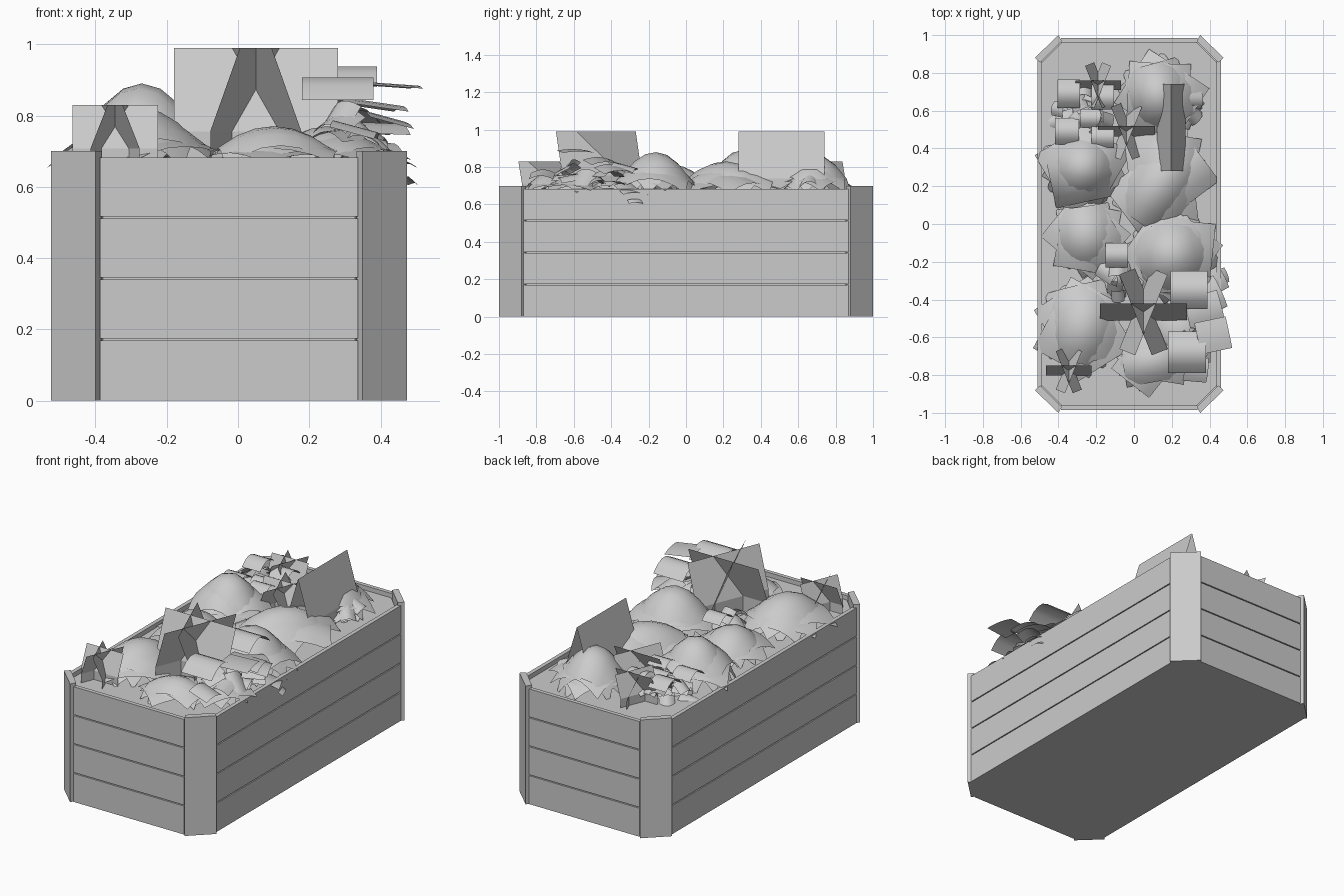
import bpy, bmesh, random
from math import cos, sin, pi, radians, degrees
from mathutils import Matrix, Vector

if "Cube" in bpy.data.objects:
    bpy.data.objects.remove(bpy.data.objects["Cube"])

random.seed(4)
CX = -0.025          # box centre in x
SOIL = 0.655


def finish(name, bm, smooth=False):
    me = bpy.data.meshes.new(name)
    bm.to_mesh(me)
    bm.free()
    ob = bpy.data.objects.new(name, me)
    bpy.context.collection.objects.link(ob)
    if smooth:
        for p in me.polygons:
            p.use_smooth = True
    return ob


def prism(bm, pts, z0, z1):
    lo = [bm.verts.new((x, y, z0)) for x, y in pts]
    hi = [bm.verts.new((x, y, z1)) for x, y in pts]
    n = len(pts)
    bm.faces.new(lo[::-1])
    bm.faces.new(hi)
    for i in range(n):
        j = (i + 1) % n
        bm.faces.new((lo[i], lo[j], hi[j], hi[i]))


def rect(x0, x1, y0, y1):
    return [(x0, y0), (x1, y0), (x1, y1), (x0, y1)]


def octagon(a, b, c):
    pts = [(a, -b + c), (a, b - c), (a - c, b), (-a + c, b),
           (-a, b - c), (-a, -b + c), (-a + c, -b), (a - c, -b)]
    return [(CX + x, y) for x, y in pts]


def sheet(bm, nu, nv, fn, mat):
    """Grid sheet from fn(u, v), u and v in -1..1."""
    g = [[bm.verts.new(mat @ Vector(fn(2 * i / nu - 1, 2 * j / nv - 1)))
          for j in range(nv + 1)] for i in range(nu + 1)]
    for i in range(nu):
        for j in range(nv):
            bm.faces.new((g[i][j], g[i + 1][j], g[i + 1][j + 1], g[i][j + 1]))


# Plank walls: four boards per side with thin grooves
bm = bmesh.new()
for k in range(4):
    z0, z1 = k * 0.1712 + (0.003 if k else 0), (k + 1) * 0.1712 - 0.003
    for s in (-1, 1):
        prism(bm, rect(*sorted((CX + s * 0.462, CX + s * 0.486)), -0.868, 0.868), z0, z1)
        prism(bm, rect(CX - 0.362, CX + 0.362, *sorted((s * 0.962, s * 0.986))), z0, z1)
finish("wall_planks", bm)

# Diagonal corner posts
for sx in (-1, 1):
    for sy in (-1, 1):
        bm = bmesh.new()
        pts = [(0.5, 0.88), (0.375, 1.0), (0.357, 0.968), (0.472, 0.855)]
        pts = [(CX + sx * x, sy * y) for x, y in pts]
        prism(bm, pts if sx * sy > 0 else pts[::-1], 0, 0.70)
        finish("corner_post", bm)

# Soil body with the bottom
bm = bmesh.new()
prism(bm, octagon(0.474, 0.974, 0.11), 0, 0.02)
prism(bm, octagon(0.464, 0.964, 0.11), 0.01, SOIL)
finish("soil", bm)


# Bushes: stacked, turned square sheets draped over a dome
def bush(x, y, sx, sy, rot, top):
    bm = bmesh.new()
    base = SOIL + .01
    for k in range(4):
        peak = base + (top - base) * (1 - 0.15 * k)
        drop = (peak - base) * (0.58 - .03 * k)
        grow = 0.94 + 0.04 * k
        ang = radians(rot + (0, 24, -18, 42)[k])
        off = Vector((random.uniform(-.02, .02), random.uniform(-.02, .02), peak))
        if k == 0:
            off.x = off.y = 0
        mat = (Matrix.Translation(Vector((x, y, 0)) + off) @ Matrix.Rotation(ang, 4, 'Z')
               @ Matrix.Rotation(random.uniform(-.06, .06), 4, 'X'))
        sheet(bm, 6, 6, lambda u, v: (u * sx * grow, v * sy * grow,
              -drop * (abs(u) ** 2 + abs(v) ** 2)), mat)
    finish("bush", bm, True)


for args in [(-0.27, 0.30, .17, .17, -12, .89), (0.14, 0.22, .16, .25, -35, .83),
             (0.13, 0.68, .16, .18, 15, .87), (-0.25, -0.07, .15, .17, 8, .81),
             (0.20, -0.16, .19, .19, 12, .88), (-0.27, -0.54, .165, .21, -10, .82),
             (0.10, -0.72, .17, .12, 10, .77), (0.25, -0.57, .15, .15, 20, .77)]:
    bush(*args)


# Tall leaves: steep sheets with a vertical foot, as a tent or crossed
def steep_sheet(bm, x, y, length, prof, ang):
    mat = Matrix.Translation((x, y, 0)) @ Matrix.Rotation(radians(ang), 4, 'Z')
    rows = [[bm.verts.new(mat @ Vector((s * length / 2, p, z))) for p, z in prof] for s in (-1, 1)]
    for i in range(len(prof) - 1):
        bm.faces.new((rows[0][i], rows[1][i], rows[1][i + 1], rows[0][i + 1]))


def star(name, x, y, length, width, top):
    """Three sheets, each leaning inward from its own side."""
    bm = bmesh.new()
    zk = SOIL + (top - SOIL) * 0.3
    for ang in (0, 112, 248):
        steep_sheet(bm, x, y, length,
                    [(-width, SOIL - .01), (-width, zk), (width, top)], ang)
    finish(name, bm)


star("large_leaf_star", 0.05, -0.465, .46, .045, .99)
star("front_leaf_star", -0.345, -0.775, .24, .026, .83)
star("back_leaf_star", -0.19, 0.735, .24, .026, .83)
star("middle_leaf_star", -0.04, 0.49, .30, .028, .82)

bm = bmesh.new()
steep_sheet(bm, 0.197, 0.51, .46, [(-.075, SOIL - .01), (-.075, .74), (0, .99), (.075, .74), (.075, SOIL - .01)], 90)
finish("tall_folded_leaf", bm)


# Curled leaves: arched rectangular sheets
def curl(bm, x, y, z, w, l, rot=0, tilt=0, bend=.3):
    mat = (Matrix.Translation((x, y, z)) @ Matrix.Rotation(radians(rot), 4, 'Z')
           @ Matrix.Rotation(radians(tilt), 4, 'Y'))
    sheet(bm, 1, 5, lambda u, v: (u * w / 2, v * l / 2, -bend * l * v * v), mat)


def cluster(name, big, n, cx, cy, rx, ry, z0, z1, size):
    bm = bmesh.new()
    for a in big:
        curl(bm, *a)
    for _ in range(n):
        t, r = random.uniform(0, 2 * pi), random.uniform(.3, 1)
        s = size * random.uniform(.7, 1.2)
        curl(bm, cx + rx * r * cos(t), cy + ry * r * sin(t), random.uniform(z0, z1),
             s, s, degrees(t), random.uniform(0, 45), .25)
    finish(name, bm, True)


cluster("right_curled_leaves",
        [(.292, -.35, .94, .195, .20), (.28, -.68, .91, .20, .22), (.42, -.59, .89, .17, .17, 12, 4, .05),
         (.37, -.45, .84, .19, .16, 15, 8, .1), (.40, -.38, .80, .14, .18, 25, 14, .12),
         (.33, -.77, .77, .13, .13, -5, 15, .15), (.43, -.30, .69, .12, .13, 28, 25, .1),
         (.485, -.27, .62, .03, .08, 20, 40, .1)],
        14, .32, -.50, .09, .20, .70, .82, .11)
cluster("back_curled_leaves",
        [(-.345, .69, .82, .12, .15), (-.355, .49, .80, .125, .14), (-.165, .67, .81, .12, .13),
         (-.165, .46, .80, .12, .11), (-.225, .56, .78, .12, .10)],
        26, -.27, .58, .15, .15, .67, .77, .09)
cluster("middle_curled_leaves", [(-.092, -.165, .81, .12, .13)],
        12, -.09, -.29, .09, .10, .68, .77, .09)
cluster("edge_curled_leaves", [(.33, .66, .74, .08, .10, 0, 25)],
        6, .29, .62, .05, .10, .68, .73, .08)
